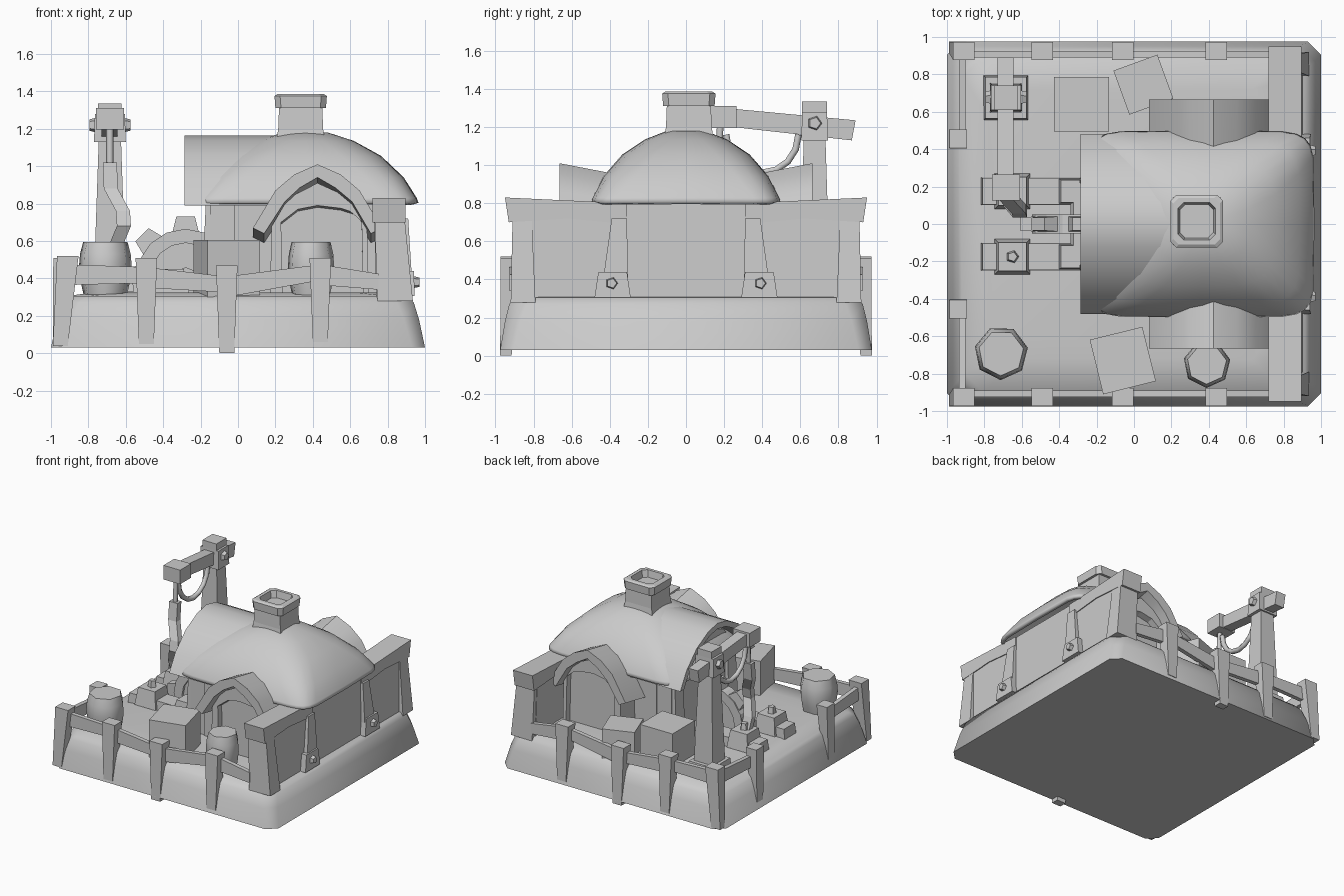
import bpy, bmesh, math
from mathutils import Vector, Matrix

if "Cube" in bpy.data.objects:
    bpy.data.objects.remove(bpy.data.objects["Cube"])


def loft(name, rings, caps=True, smooth=None):
    """Skin equal-length point rings into one mesh."""
    bm = bmesh.new()
    vs = [[bm.verts.new(p) for p in r] for r in rings]
    n = len(rings[0])
    for a, b in zip(vs, vs[1:]):
        for i in range(n):
            j = (i + 1) % n
            bm.faces.new((a[i], a[j], b[j], b[i]))
    if caps in (True, "bottom"):
        bm.faces.new(vs[0])
    if caps in (True, "top"):
        bm.faces.new(vs[-1])
    bmesh.ops.recalc_face_normals(bm, faces=bm.faces)
    me = bpy.data.meshes.new(name)
    bm.to_mesh(me)
    bm.free()
    ob = bpy.data.objects.new(name, me)
    bpy.context.collection.objects.link(ob)
    if smooth:
        bpy.context.view_layer.objects.active = ob
        bpy.ops.object.select_all(action='DESELECT')
        ob.select_set(True)
        bpy.ops.object.shade_smooth_by_angle(angle=math.radians(smooth))
    return ob


def rect(c, s, rot=0):
    m = Matrix.Rotation(math.radians(rot), 3, 'Z')
    return [Vector(c) + m @ Vector((s[0] * i / 2, s[1] * j / 2, 0))
            for i, j in ((-1, -1), (1, -1), (1, 1), (-1, 1))]


def box(name, c0, s0, c1, s1=None, rot=0):
    """Tapered box from base centre c0 to top centre c1."""
    return loft(name, [rect(c0, s0, rot), rect(c1, s1 or s0, rot)])


def prism(name, pts, axis, a, b, drop=0, smooth=None):
    """Extrude a 2D profile along x or y; drop lowers the far end."""
    put = (lambda p, t, d: (t, p[0], p[1] - d)) if axis == 'x' else (lambda p, t, d: (p[0], t, p[1] - d))
    return loft(name, [[put(p, t, d) for p in pts] for t, d in ((a, 0), (b, drop))], smooth=smooth)


def ngon(c, r, n, axis='z', start=0):
    out = []
    for k in range(n):
        t = start + 2 * math.pi * k / n
        u, v = r * math.cos(t), r * math.sin(t)
        out.append(Vector(c) + Vector({'z': (u, v, 0), 'x': (0, u, v), 'y': (u, 0, v)}[axis]))
    return out


def bolt(name, c, axis, h=0.04, r=0.035):
    d = Vector({'x': (1, 0, 0), 'y': (0, 1, 0), 'z': (0, 0, 1)}[axis])
    c = Vector(c)
    loft(name, [ngon(c, r, 5, axis), ngon(c + d * h, r * 0.75, 5, axis)])


def tube(name, pts, r):
    cu = bpy.data.curves.new(name, 'CURVE')
    cu.dimensions = '3D'
    cu.bevel_depth, cu.bevel_resolution, cu.use_fill_caps = r, 1, True
    sp = cu.splines.new('POLY')
    sp.points.add(len(pts) - 1)
    for p, q in zip(sp.points, pts):
        p.co = (*q, 1)
    bpy.context.collection.objects.link(bpy.data.objects.new(name, cu))


def chamfered(hx, hy, c, z):
    return [(sx * (hx - (c if f else 0)), sy * (hy - (0 if f else c)), z)
            for sx, sy, f in ((-1, -1, 1), (1, -1, 1), (1, -1, 0), (1, 1, 0),
                              (1, 1, 1), (-1, 1, 1), (-1, 1, 0), (-1, -1, 0))]


# Ground block with softened top rim
loft("base", [chamfered(*a) for a in ((1.0, .975, .07, .03), (.968, .95, .08, .18),
     (.94, .928, .09, .27), (.915, .9, .11, .305), (.78, .72, .15, .325))], smooth=60)

# House body and wide end wall
prism("house_body", [(-.4, .3), (.4, .3), (.4, .82), (.27, .98), (0, 1.08), (-.27, .98), (-.4, .82)],
      'x', -.15, .5)
box("house_back", (.4, 0, .3), (.84, .82), (.4, 0, .83))
box("end_wall", (.82, 0, .3), (.16, 1.76), (.805, 0, .8))
for s in (-1, 1):
    box("door_post", (-.13, s * .34, .3), (.13, .12), (-.12, s * .34, .85), (.1, .1))
    # Corner pillars, cap beams and bolted posts on the end wall
    box("corner_pillar", (.84, s * .855, .28), (.19, .13), (.81, s * .86, .73), (.16, .1))
    prism("cap_beam", [(s * .31, .69), (s * .62, .72), (s * .93, .7), (s * .95, .83), (s * .31, .8)],
          'x', .72, .895)
    box("wall_post", (.87, s * .37, .4), (.12, .13), (.86, s * .35, .72), (.1, .08))
    box("wall_post_foot", (.88, s * .385, .305), (.13, .19), (.88, s * .385, .44), (.12, .15))
    bolt("wall_bolt", (.93, s * .39, .38), 'x')


# Domed roof with squarish footprint
def dome_ring(k, z, e):
    out = []
    for i in range(24):
        t = 2 * math.pi * i / 24
        c, d = math.cos(t), math.sin(t)
        out.append((.36 + .605 * k * math.copysign(abs(c) ** e, c),
                    .5 * k * math.copysign(abs(d) ** e, d), z))
    return out


dome = loft("dome_roof", [dome_ring(*a) for a in ((1, .805, .25), (.985, .83, .25), (.87, .94, .36),
            (.67, 1.055, .55), (.43, 1.135, .75), (.2, 1.18, .9))], caps="top", smooth=35)
m = dome.modifiers.new("thickness", 'SOLIDIFY')
m.thickness, m.offset = .03, -1

# Entrance hood on the left side
half = [(.48, .79), (.4, .93), (.27, 1.06), (.12, 1.14)]
outer = half + [(0, 1.165)] + [(-y, z) for y, z in reversed(half)]
inner = [(y * .9, .79 + (z - .79) * .88) for y, z in outer]
prism("entrance_hood", outer + inner[::-1], 'x', -.285, .22, smooth=40)

# Chimney, hollow at the top
loft("chimney", [rect((.335, .015, z), (w, w)) for z, w in ((1.1, .27), (1.2, .24), (1.33, .23))])
loft("chimney_cap", [chamfered(w, w, .03, z) for w, z in ((.135, 1.31), (.14, 1.375), (.125, 1.385),
     (.1, 1.385), (.09, 1.33))]).location = (.335, .015, 0)

# Front and back arched dormers with recessed doors
arch_out = [(.08, .67), (.2, .87), (.3, .955), (.425, 1.01), (.55, .955), (.65, .87), (.77, .67)]
arch_in = [(.14, .64), (.25, .81), (.33, .885), (.425, .94), (.52, .885), (.61, .81), (.71, .64)]
body = [(.17, .3), (.18, .68), (.27, .83), (.425, .91), (.6, .83), (.69, .68), (.7, .3)]
opening = [(.24, .3), (.23, .7), (.32, .77), (.425, .79), (.55, .775), (.66, .74), (.67, .3)]
for s in (-1, 1):
    prism("dormer_roof", arch_out + arch_in[::-1], 'y', s * .665, s * .25, .08, 40)
    prism("dormer_frame", body + opening[::-1], 'y', s * .59, s * .3, .06)
    prism("dormer_door", opening, 'y', s * .54, s * .3)

# Fence: posts follow the sloped base, rails sag between them
spots = [(-.91, .52, .04), (-.49, .51, .05), (-.06, .47, 0), (.44, .51, .06)]
tops = [(-.91, .475), (-.49, .46), (-.06, .41), (.44, .475), (.75, .425)]
for s in (-1, 1):
    for x, z1, z0 in spots:
        box("fence_post", (x - (.04 if x < -.8 else 0), s * .945, z0), (.08, .06),
            (x, s * .925, z1), (.115, .095))
    for (xa, za), (xb, zb) in zip(tops, tops[1:]):
        prism("fence_rail", [(xa, za - .11), (xb, zb - .085), (xb, zb), (xa, za)],
              'y', s * .89, s * .925)
    box("side_post", (-.965, s * .46, .08), (.05, .08), (-.94, s * .455, .51), (.095, .1))
    prism("side_rail", [(s * .9, .37), (s * .46, .35), (s * .46, .44), (s * .9, .475)],
          'x', -.935, -.9)

# Barrels and crates
for x, y, r in ((-.71, -.69, .145), (.39, -.75, .127)):
    loft("barrel", [ngon((x, y, z), r * k, 7, start=.2) for z, k in
         ((.31, .82), (.38, .93), (.46, 1), (.53, .96), (.595, .84))], smooth=60)
for x, y, w, d, z, a in ((-.06, -.73, .29, .3, .605, 14), (-.28, .64, .295, .29, .6, 0),
                         (.05, .745, .25, .25, .54, 20)):
    box("crate", (x, y, .3), (w, d), (x, y, z), rot=a)

# Toothed wheel with bearing blocks on rails
g = Vector((-.28, 0, .4))
loft("wheel_rim", [ngon(g + Vector((0, y, 0)), r, 16, 'y') for r, y in
     ((.19, -.03), (.19, -.05), (.265, -.05), (.265, .05), (.19, .05), (.19, .03))])
loft("wheel_hub", [ngon(g + Vector((0, y, 0)), .06, 8, 'y') for y in (-.22, .22)])
for k in range(8):
    t = box("wheel_tooth", (0, 0, .25), (.14, .08), (0, 0, .33), (.1, .07))
    t.matrix_world = Matrix.Translation(g) @ Matrix.Rotation(k * math.pi / 4, 4, 'Y')
for s in (-1, 1):
    y = s * .175
    box("wheel_rail", (-.55, y, .31), (.54, .15), (-.55, y, .4), (.52, .14))
    box("bearing_block", (-.65, y, .33), (.19, .19), (-.65, y, .47), (.15, .15))
    box("wheel_support", (-.34, y, .31), (.16, .15), (-.34, y, .45), (.1, .12))
    bolt("bearing_bolt", (-.65, y, .47), 'z', .05)

# Crane: mast, sloped boom, head, hose and hanging rod
cx, cy = -.685, .675
box("crane_foot", (cx, cy, .3), (.24, .24), (cx, cy, .42), (.22, .22))
box("crane_mast", (cx, cy, .4), (.17, .16), (cx, cy, 1.2), (.115, .11))
prism("crane_boom", [(.2, 1.205), (.87, 1.13), (.89, 1.235), (.2, 1.3)], 'x', -.73, -.645)
box("crane_head", (cx, cy, 1.13), (.17, .14), (cx, cy, 1.28), (.16, .13))
box("crane_cap", (cx, cy, 1.27), (.125, .13), (cx, cy, 1.335))
bolt("head_bolt", (cx + .07, cy, 1.22), 'x', .04, .042)
bolt("head_bolt", (cx - .07, cy, 1.22), 'x', -.04, .042)
box("boom_tip", (cx, .195, 1.195), (.15, .14), (cx, .195, 1.31))
tube("hose", [(cx, .4 + .19 * math.cos(t), 1.16 - .2 * math.sin(t))
     for t in (math.pi * k / 8 for k in range(9))], .02)
tube("hanging_rod", [(cx, .18, 1.22), (cx, .17, 1.0)], .02)
loft("hanging_arm", [rect(p, (.075, .05)) for p in
     ((cx, .17, 1.02), (-.68, .15, .88), (-.615, .08, .76), (-.61, .06, .68), (-.66, .12, .56),
      (-.655, .16, .45))])
